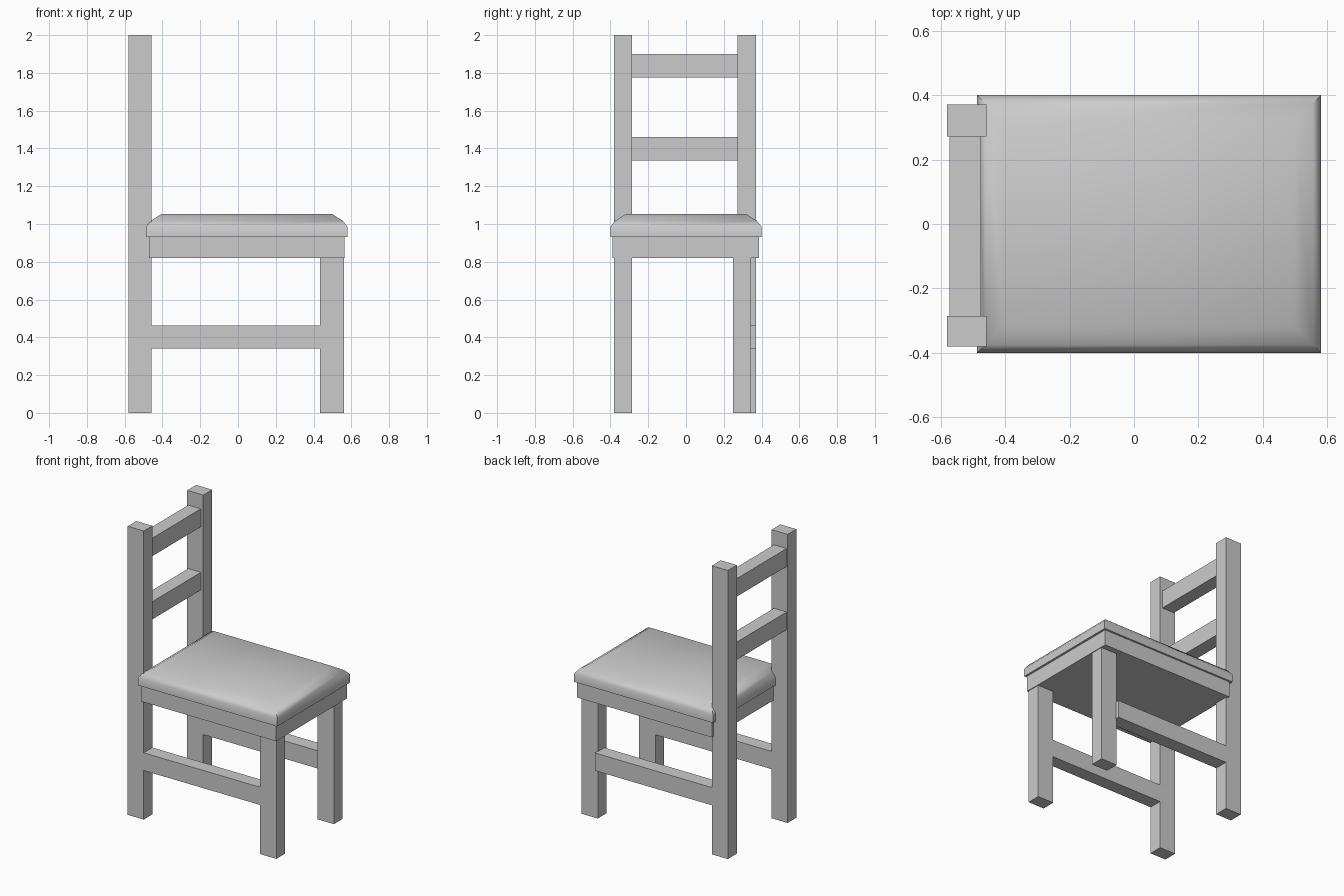
import bpy, bmesh

if "Cube" in bpy.data.objects:
    bpy.data.objects.remove(bpy.data.objects["Cube"])


def finish(name, bm):
    bmesh.ops.recalc_face_normals(bm, faces=bm.faces)
    mesh = bpy.data.meshes.new(name)
    bm.to_mesh(mesh)
    bm.free()
    obj = bpy.data.objects.new(name, mesh)
    bpy.context.collection.objects.link(obj)
    return obj


def loft(name, x, y, rings):
    """Stack rectangular rings given as (inset, z) and cap both ends."""
    bm = bmesh.new()
    loops = []
    for inset, z in rings:
        x0, x1, y0, y1 = x[0] + inset, x[1] - inset, y[0] + inset, y[1] - inset
        loops.append([bm.verts.new((px, py, z))
                      for px, py in ((x0, y0), (x1, y0), (x1, y1), (x0, y1))])
    for a, b in zip(loops, loops[1:]):
        for i in range(4):
            j = (i + 1) % 4
            bm.faces.new((a[i], a[j], b[j], b[i]))
    bm.faces.new(loops[0][::-1])
    bm.faces.new(loops[-1])
    return finish(name, bm)


def box(name, x, y, z):
    return loft(name, x, y, [(0, z[0]), (0, z[1])])


# Legs and side stretchers
right, left, left_front = (-0.38, -0.285), (0.272, 0.37), (0.25, 0.345)
for side, y_back, y_front in (("right", right, right), ("left", left, left_front)):
    box(f"back_leg_{side}", (-0.58, -0.457), y_back, (0, 2))
    box(f"front_leg_{side}", (0.435, 0.56), y_front, (0, 0.82))
    box(f"side_stretcher_{side}", (-0.457, 0.44), y_back, (0.34, 0.463))

# Backrest slats
for name, z in (("lower_slat", (1.337, 1.46)), ("upper_slat", (1.775, 1.90))):
    box(name, (-0.572, -0.475), (-0.285, 0.272), z)

# Seat base
box("seat_base", (-0.47, 0.565), (-0.39, 0.387), (0.82, 0.93))

# Padded cushion with softened top edges
cushion = loft("seat_cushion", (-0.487, 0.58), (-0.4, 0.4),
               [(0, 0.93), (0, 0.985), (0.025, 1.017), (0.082, 1.053)])
bpy.context.view_layer.objects.active = cushion
cushion.select_set(True)
bpy.ops.object.shade_smooth_by_angle(angle=0.8)
